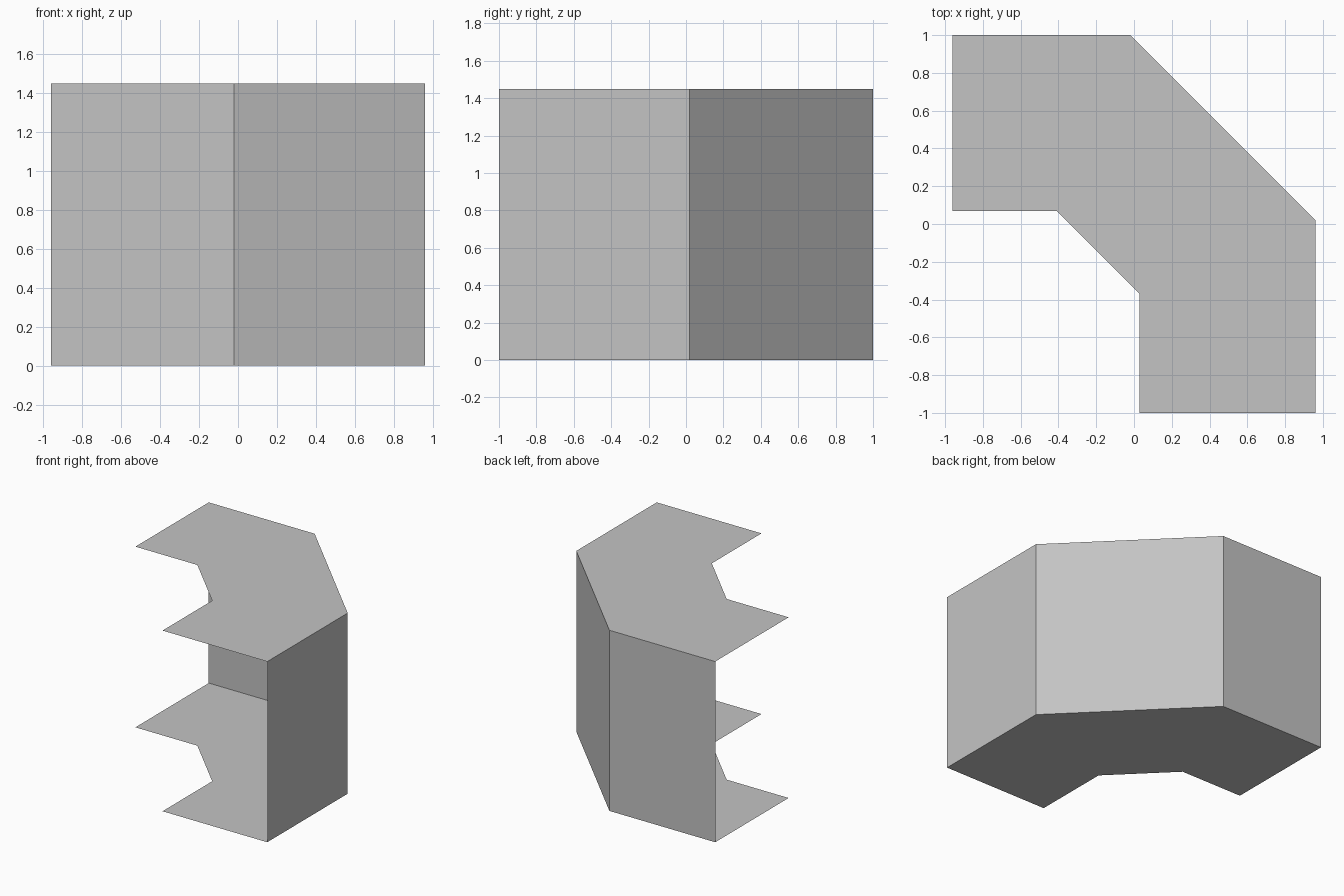
import bpy

cube = bpy.data.objects.get("Cube")
if cube:
    bpy.data.objects.remove(cube, do_unlink=True)

HEIGHT = 1.45
# Corner-unit plan, counter-clockwise from the front right corner
PLAN = [(0.96, -1.0), (0.96, 0.02), (-0.02, 1.0), (-0.96, 1.0),
        (-0.96, 0.07), (-0.41, 0.07), (0.03, -0.37), (0.03, -1.0)]

grey = bpy.data.materials.new("plain grey")
grey.use_nodes = True
colour = (0.55, 0.55, 0.55, 1.0)
grey.diffuse_color = colour
grey.node_tree.nodes["Principled BSDF"].inputs["Base Color"].default_value = colour


def sheet(name, corners):
    """A single flat panel without thickness."""
    mesh = bpy.data.meshes.new(name)
    mesh.from_pydata(corners, [], [range(len(corners))])
    mesh.materials.append(grey)
    obj = bpy.data.objects.new(name, mesh)
    bpy.context.collection.objects.link(obj)


# Top and bottom panels, facing outward
sheet("top_panel", [(x, y, HEIGHT) for x, y in PLAN])
sheet("bottom_panel", [(x, y, 0) for x, y in reversed(PLAN)])

# Three outer walls; the ends and the inner side stay open
for name, (ax, ay), (bx, by) in zip(("side_wall", "diagonal_wall", "back_wall"), PLAN, PLAN[1:]):
    sheet(name, [(ax, ay, 0), (bx, by, 0), (bx, by, HEIGHT), (ax, ay, HEIGHT)])
